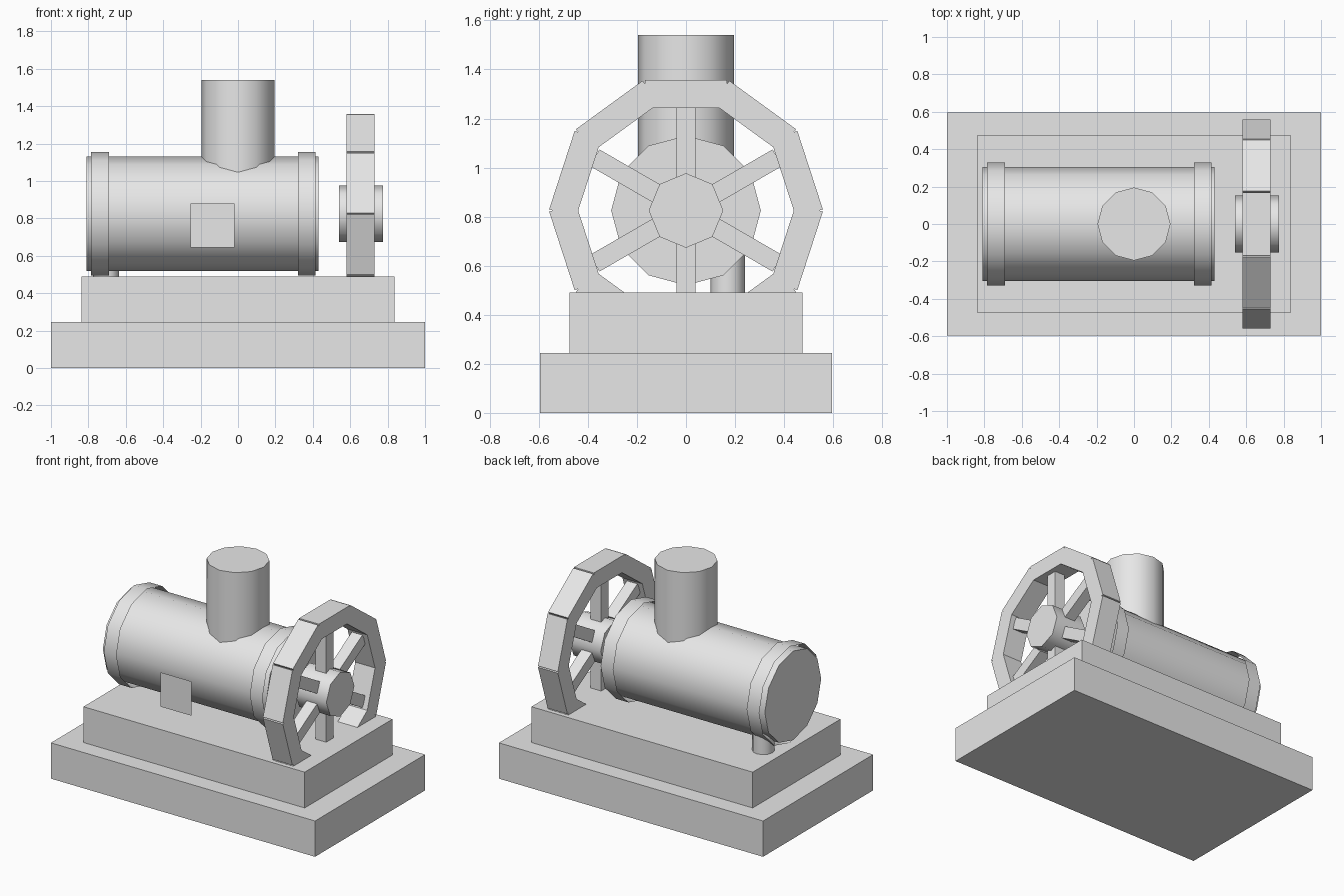
import bpy, bmesh, math
from mathutils import Matrix, Vector

if "Cube" in bpy.data.objects:
    bpy.data.objects.remove(bpy.data.objects["Cube"], do_unlink=True)

GREY = (0.8, 0.8, 0.8, 1.0)
grey = bpy.data.materials.new("plain grey")
grey.use_nodes = True
grey.diffuse_color = GREY
for node in grey.node_tree.nodes:
    if node.type == 'BSDF_PRINCIPLED':
        node.inputs["Base Color"].default_value = GREY


def finish(name, bm):
    """Turn a bmesh into a named grey object."""
    bmesh.ops.recalc_face_normals(bm, faces=bm.faces[:])
    mesh = bpy.data.meshes.new(name)
    bm.to_mesh(mesh)
    bm.free()
    mesh.materials.append(grey)
    obj = bpy.data.objects.new(name, mesh)
    bpy.context.collection.objects.link(obj)
    return obj


def box(name, size, centre, turn=Matrix()):
    bm = bmesh.new()
    matrix = turn @ Matrix.Translation(centre) @ Matrix.Diagonal((*size, 1))
    bmesh.ops.create_cube(bm, size=1, matrix=matrix)
    return finish(name, bm)


def tube(name, start, end, radius, sides, capped=True):
    """Smooth-sided cylinder between two points."""
    start, end = Vector(start), Vector(end)
    axis = end - start
    turn = Matrix.Rotation(math.pi / 2, 4, 'Y') if axis.x else Matrix()
    bm = bmesh.new()
    bmesh.ops.create_cone(bm, cap_ends=capped, segments=sides, radius1=radius,
                          radius2=radius, depth=axis.length,
                          matrix=Matrix.Translation((start + end) / 2) @ turn)
    obj = finish(name, bm)
    bpy.ops.object.select_all(action='DESELECT')
    obj.select_set(True)
    bpy.context.view_layer.objects.active = obj
    bpy.ops.object.shade_smooth_by_angle(angle=math.radians(50))
    return obj


# Stepped base
box("lower_base", (2, 1.19, 0.245), (0, 0, 0.1225))
box("upper_base", (1.675, 0.95, 0.245), (0, 0, 0.3675))

# Boiler with two thin open bands, chimney and drain pipe
AXLE = 0.825
tube("boiler", (-0.81, 0, AXLE), (0.43, 0, AXLE), 0.305, 12)
for name, x in (("right_band", -0.785), ("left_band", 0.32)):
    tube(name, (x, 0, AXLE), (x + 0.095, 0, AXLE), 0.33, 12, capped=False)
tube("chimney", (0, 0, 0.9), (0, 0, 1.54), 0.195, 12)
tube("drain_pipe", (-0.705, 0.17, 0.48), (-0.705, 0.17, 0.7), 0.07, 12)

# Thin square plate standing in front of the boiler
bm = bmesh.new()
bmesh.ops.create_grid(bm, x_segments=1, y_segments=1, size=0.1175,
                      matrix=Matrix.Translation((-0.1375, -0.472, 0.7625))
                      @ Matrix.Rotation(math.pi / 2, 4, 'X'))
finish("front_plate", bm)

# Flywheel rim: ten straight segments with a small notch at each outer joint
WHEEL_X, RIM_WIDTH, SIDES = 0.655, 0.15, 10
half = math.pi / SIDES
apothem, inner, half_length = 0.532, 0.418, 0.168
notch = half_length / math.tan(half)
profile = [(-inner * math.tan(half), inner), (-half_length, notch),
           (-half_length, apothem)]
profile += [(-y, z) for y, z in reversed(profile)]

bm = bmesh.new()
for k in range(SIDES):
    place = (Matrix.Translation((WHEEL_X, 0, AXLE))
             @ Matrix.Rotation(2 * half * k, 4, 'X'))
    ends = [[bm.verts.new(place @ Vector((x, y, z))) for y, z in profile]
            for x in (-RIM_WIDTH / 2, RIM_WIDTH / 2)]
    for ring in ends:
        bm.faces.new(ring)
    for i in range(len(profile)):
        j = (i + 1) % len(profile)
        # Leave out the hidden walls between neighbouring segments
        if (i, j) not in ((0, 1), (4, 5)):
            bm.faces.new((ends[0][i], ends[0][j], ends[1][j], ends[1][i]))
bmesh.ops.remove_doubles(bm, verts=bm.verts[:], dist=0.0005)
finish("flywheel_rim", bm)

# Six square spokes and the hub
for k in range(6):
    turn = (Matrix.Translation((WHEEL_X, 0, AXLE))
            @ Matrix.Rotation(math.radians(60 * k), 4, 'X'))
    box("spoke_%d" % (k + 1), (0.08, 0.078, 0.33), (0, 0, 0.265), turn)
tube("flywheel_hub", (0.54, 0, AXLE), (0.775, 0, AXLE), 0.152, 8)
